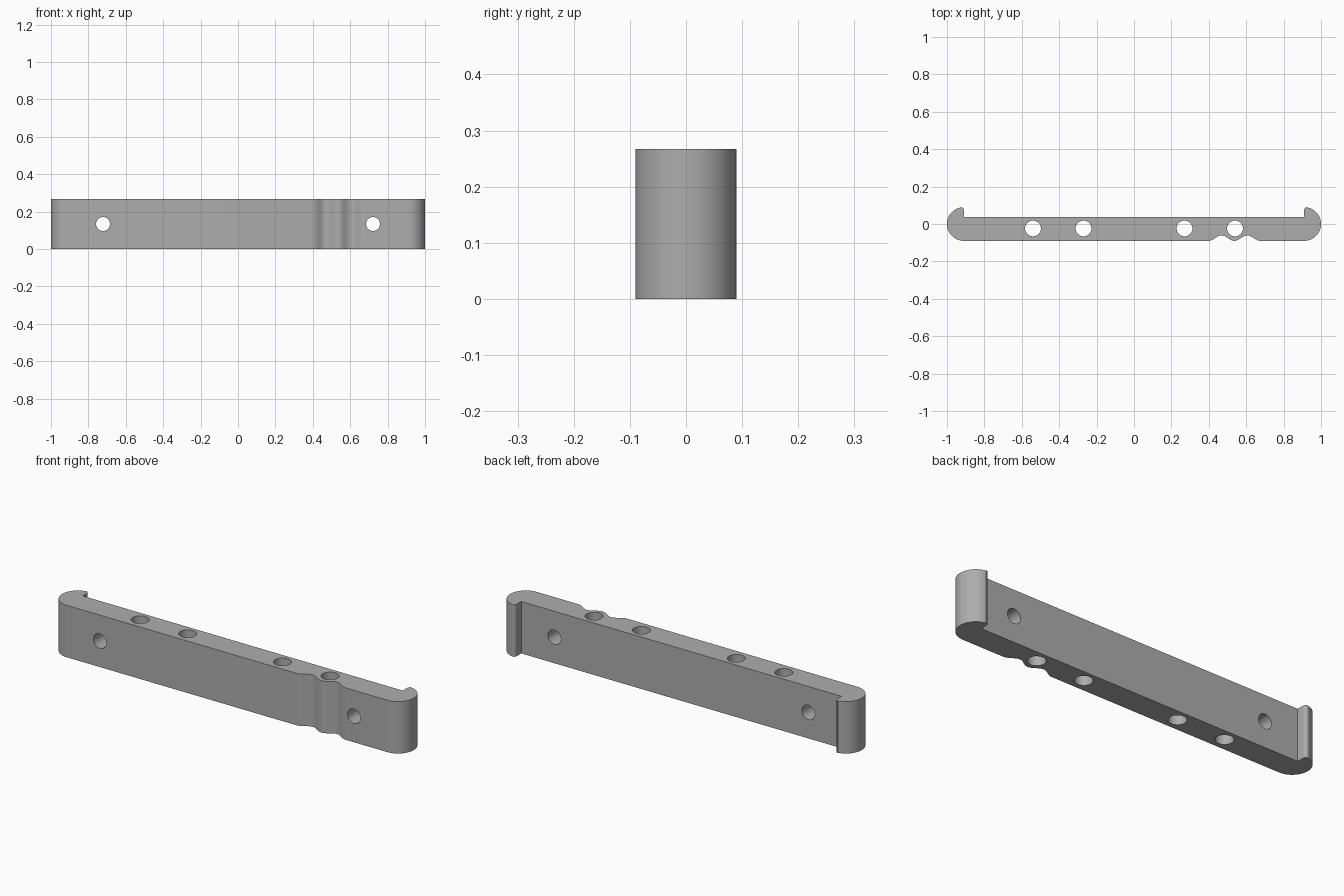
import bpy, bmesh
from math import sin, cos, pi, radians
from mathutils import Matrix

cube = bpy.data.objects.get("Cube")
if cube:
    bpy.data.objects.remove(cube, do_unlink=True)

HEIGHT = 0.267
R = 0.09           # end radius and half depth
END = 1 - R        # centre of each rounded end
BACK = 0.038       # back face of the bar


def material(name, rgb):
    m = bpy.data.materials.new(name)
    m.use_nodes = True
    m.diffuse_color = (*rgb, 1)
    m.node_tree.nodes["Principled BSDF"].inputs["Base Color"].default_value = (*rgb, 1)
    return m


def arc(cx, cy, r, a0, a1, n):
    angles = [radians(a0 + (a1 - a0) * i / n) for i in range(n + 1)]
    return [(cx + r * cos(a), cy + r * sin(a)) for a in angles]


def add_object(name, bm):
    mesh = bpy.data.meshes.new(name)
    bm.to_mesh(mesh)
    bm.free()
    ob = bpy.data.objects.new(name, mesh)
    bpy.context.collection.objects.link(ob)
    return ob


# Hooked rounded end, from the front face round to the back face
FILLET = 0.015
hook = arc(END, 0, R, -90, 80, 32)
hook += arc(END + FILLET, R - FILLET, FILLET, 90, 180, 6)
hook += [(END, BACK)]

# Two finger grooves as a cosine wave in the front face
MID, PITCH, DEPTH, STEPS = 0.537, 0.138, 0.029, 48
wave = []
for i in range(STEPS + 1):
    t = 2 * i / STEPS - 1
    wave.append((MID + PITCH * t, -R + DEPTH * (1 - cos(2 * pi * t)) / 2))

outline = wave + hook + [(-x, y) for x, y in reversed(hook)]

# Bar extruded upward from its outline
bm = bmesh.new()
base = bm.faces.new([bm.verts.new((x, y, 0)) for x, y in outline])
top = bmesh.ops.extrude_face_region(bm, geom=[base])["geom"]
bmesh.ops.translate(bm, vec=(0, 0, HEIGHT),
                    verts=[v for v in top if isinstance(v, bmesh.types.BMVert)])
bmesh.ops.recalc_face_normals(bm, faces=bm.faces)
bar = add_object("hooked_bar", bm)
bar.data.materials.append(material("grey", (0.42, 0.42, 0.42)))

# Drilled holes: four vertical, two front to back
bm = bmesh.new()


def drill(matrix, radius):
    bmesh.ops.create_cone(bm, cap_ends=True, segments=40, radius1=radius,
                          radius2=radius, depth=1, matrix=matrix)


for side in (-1, 1):
    for x in (0.27, 0.54):
        drill(Matrix.Translation((side * x, -0.024, 0)), 0.042)
    drill(Matrix.Translation((side * 0.722, 0, HEIGHT / 2)) @ Matrix.Rotation(pi / 2, 4, "X"), 0.037)
drills = add_object("hole_cutters", bm)
drills.hide_render = True

cut = bar.modifiers.new("holes", "BOOLEAN")
cut.operation = "DIFFERENCE"
cut.solver = "EXACT"
cut.object = drills
bpy.context.view_layer.objects.active = bar
bar.select_set(True)
bpy.ops.object.modifier_apply(modifier=cut.name)
bpy.data.objects.remove(drills, do_unlink=True)
bpy.ops.object.shade_smooth_by_angle(angle=radians(30))
